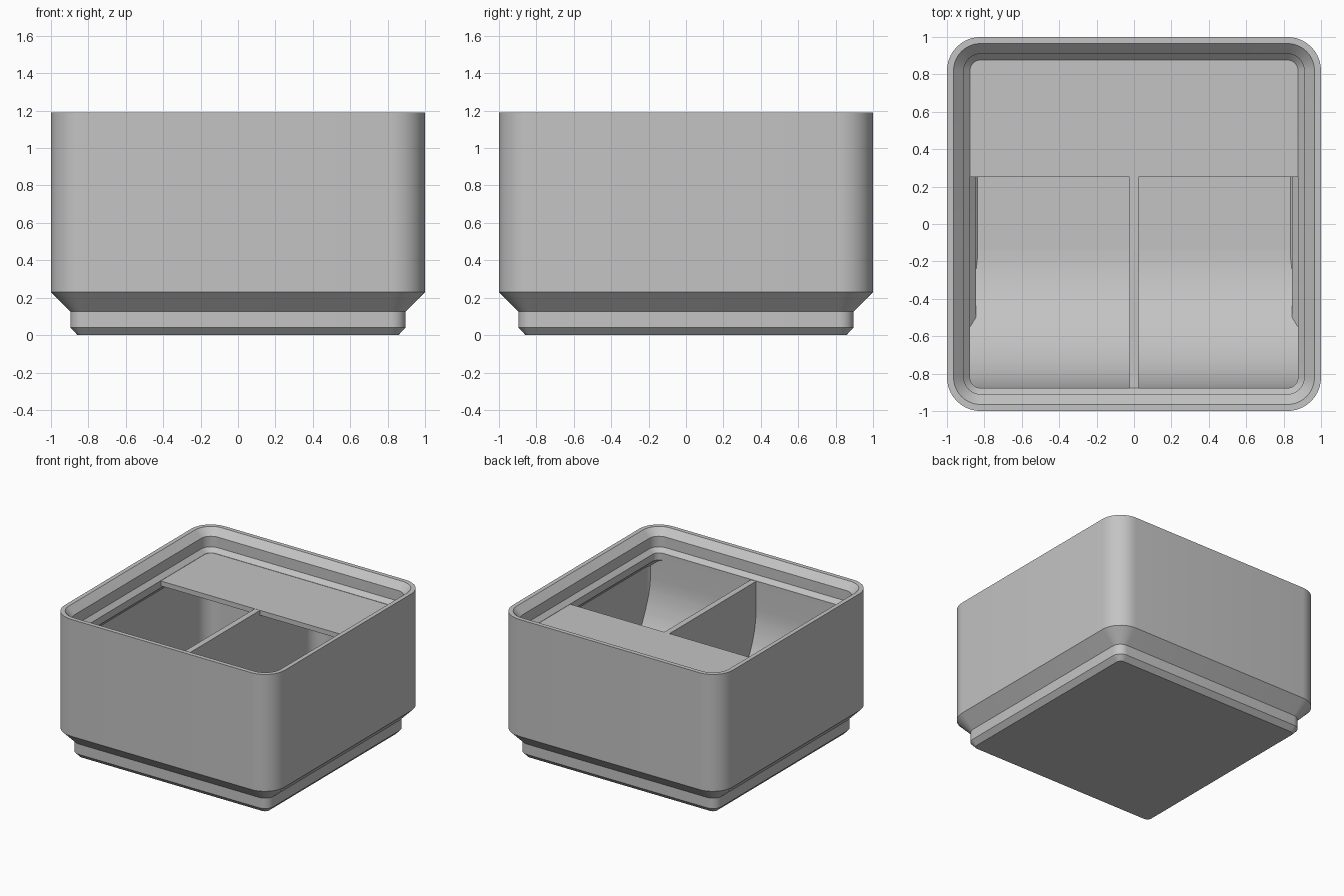
import bpy
import bmesh
from math import sin, cos, pi, radians

if "Cube" in bpy.data.objects:
    bpy.data.objects.remove(bpy.data.objects["Cube"], do_unlink=True)

GREY = (0.55, 0.55, 0.55, 1.0)
mat = bpy.data.materials.new("plain_grey")
mat.use_nodes = True
mat.diffuse_color = GREY
mat.node_tree.nodes["Principled BSDF"].inputs["Base Color"].default_value = GREY

INNER = 0.877      # half width of the opening under the lip
SHELF = 1.012      # height of the shelf and divider tops
FLOOR = 0.05
WALL = 0.95        # half width of the cavity


def finish(name, bm):
    bmesh.ops.recalc_face_normals(bm, faces=bm.faces)
    mesh = bpy.data.meshes.new(name)
    bm.to_mesh(mesh)
    bm.free()
    mesh.materials.append(mat)
    obj = bpy.data.objects.new(name, mesh)
    bpy.context.collection.objects.link(obj)
    return obj


def activate(obj):
    bpy.ops.object.select_all(action="DESELECT")
    obj.select_set(True)
    bpy.context.view_layer.objects.active = obj


def rounded_square(half, segs=10):
    """Plan outline whose corners stay concentric with the outer wall."""
    r = max(0.18 - (1 - half), 0.015)
    c = half - r
    pts = []
    for k, (sx, sy) in enumerate([(1, 1), (-1, 1), (-1, -1), (1, -1)]):
        for i in range(segs + 1):
            a = (k + i / segs) * pi / 2
            pts.append((sx * c + r * cos(a), sy * c + r * sin(a)))
    return pts


def loft(name, rings):
    """Skin a stack of (half width, height) rounded squares, capped at both ends."""
    bm = bmesh.new()
    loops = [[bm.verts.new((x, y, z)) for x, y in rounded_square(h)] for h, z in rings]
    for a, b in zip(loops, loops[1:]):
        for i in range(len(a)):
            j = (i + 1) % len(a)
            bm.faces.new((a[i], a[j], b[j], b[i]))
    bm.faces.new(loops[0])
    bm.faces.new(loops[-1])
    return finish(name, bm)


def prism(name, pts, to_3d, start, end):
    """Extrude a 2D outline from start to end along the remaining axis."""
    bm = bmesh.new()
    a = [bm.verts.new(to_3d(p, q, start)) for p, q in pts]
    b = [bm.verts.new(to_3d(p, q, end)) for p, q in pts]
    bm.faces.new(a)
    bm.faces.new(b)
    for i in range(len(a)):
        j = (i + 1) % len(a)
        bm.faces.new((a[i], a[j], b[j], b[i]))
    return finish(name, bm)


def along_x(y, z, x):
    return (x, y, z)


def along_z(x, y, z):
    return (x, y, z)


# Body: stepped foot, outer wall, stacking lip, then down the hollow inside
foot = [(0.858, 0), (0.896, 0.04), (0.896, 0.125), (1, 0.23)]
lip = [(1, 1.19), (0.965, 1.19), (0.91, 1.135), (0.91, 1.048),
       (INNER, 1.014), (INNER, 0.955), (WALL, 0.882)]
hollow = [(WALL, 0.25), (0.846, 0.146), (0.846, 0.06), (0.836, FLOOR)]
body = loft("bin_body", foot + lip + hollow)

# Helper solid running mid-wall, used to trim the inner parts
envelope = loft("trim_helper", [(0.847, 0.025), (0.871, 0.05), (0.871, 0.135),
                                (0.975, 0.24), (0.975, 1.1)])
envelope.hide_render = True

# Scoop: curved ramp from the floor up to the front wall
R = 0.74
front = -INNER + 0.001
arc = [(front + R - R * cos(t), FLOOR + R - R * sin(t))
       for t in [i / 24 * pi / 2 for i in range(25)]]
scoop = prism("front_scoop",
              [(-1.1, SHELF), (front, SHELF)] + arc + [(front + R, 0.01), (-1.1, 0.01)],
              along_x, -1.1, 1.1)

# Divider: thin wall with rounded fillets where it meets the back
T, F = 0.024, 0.12
side = [(T, -1.1)]
for i in range(9):
    t = i / 8 * pi / 2
    side.append((T + F - F * cos(t), WALL - F + F * sin(t)))
side.append((T + F, 1.1))
divider = prism("divider", side + [(-x, y) for x, y in reversed(side)],
                along_z, 0.01, SHELF - 0.001)

# Label shelf along the back
shelf = prism("label_shelf",
              [(0.25, SHELF - 0.04), (0.25, SHELF), (1.1, SHELF), (1.1, SHELF - 0.04)],
              along_x, -1.1, 1.1)

# Trim the inner parts to the inside of the walls
for part in (scoop, divider, shelf):
    activate(part)
    mod = part.modifiers.new("trim", "BOOLEAN")
    mod.operation = "INTERSECT"
    mod.solver = "EXACT"
    mod.object = envelope
    bpy.ops.object.modifier_apply(modifier=mod.name)
bpy.data.objects.remove(envelope, do_unlink=True)

for part in (body, scoop, divider, shelf):
    activate(part)
    bpy.ops.object.shade_smooth_by_angle(angle=radians(25))
